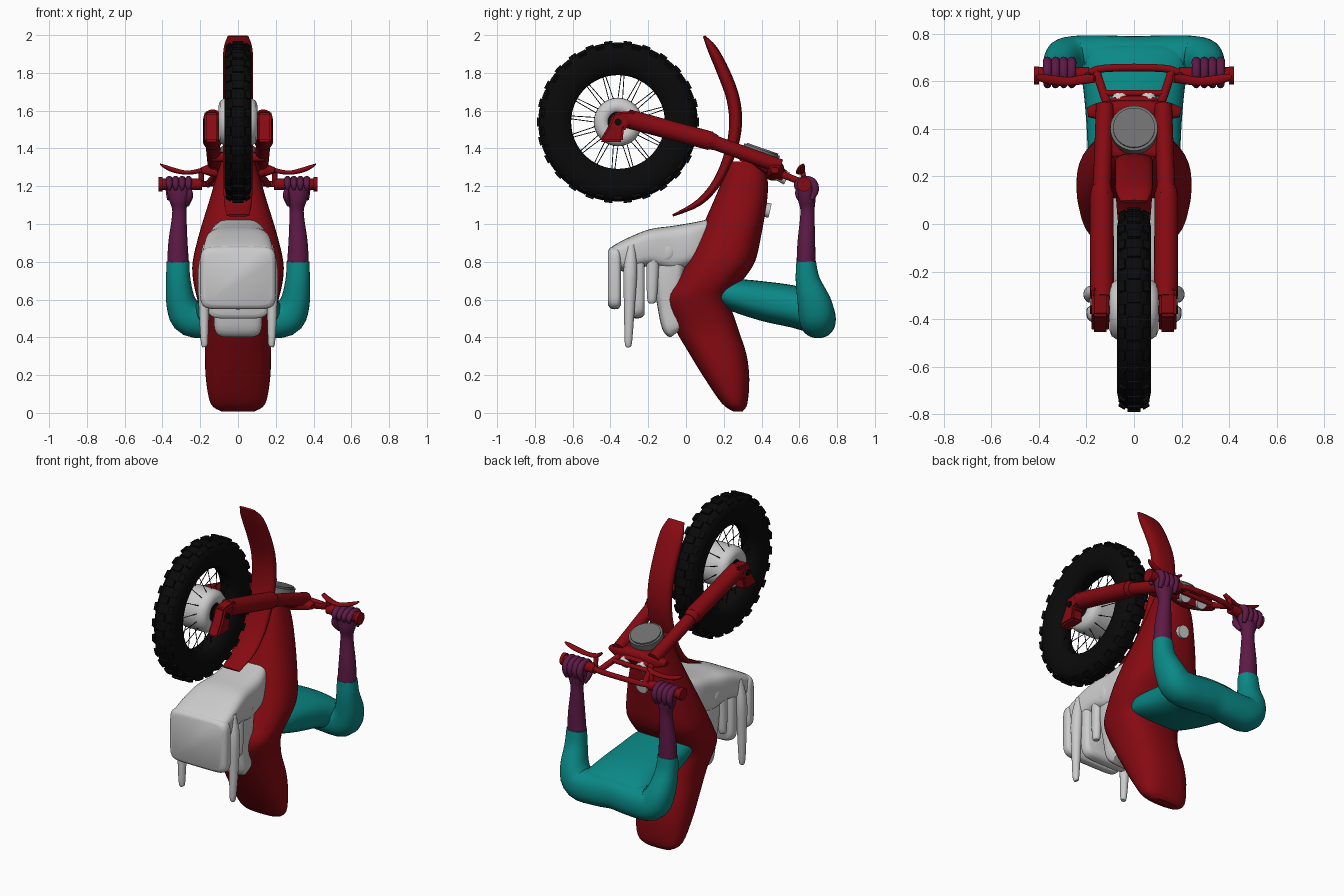
import bpy, bmesh, math
from mathutils import Vector, Matrix

X, Y, Z = Vector((1, 0, 0)), Vector((0, 1, 0)), Vector((0, 0, 1))
WHEEL = Vector((0, -0.36, 1.54))


def mat(name, c):
    m = bpy.data.materials.new(name)
    m.diffuse_color = (*c, 1)
    return m


RED = mat("red", (0.24, 0.003, 0.006))
TEAL = mat("teal", (0.003, 0.25, 0.24))
PURPLE = mat("purple", (0.11, 0.01, 0.06))
BLACK = mat("black", (0.003, 0.003, 0.003))
DARK = mat("dark_grey", (0.16, 0.16, 0.16))


def finish(name, bm, m=None):
    bmesh.ops.recalc_face_normals(bm, faces=bm.faces)
    me = bpy.data.meshes.new(name)
    bm.to_mesh(me)
    bm.free()
    if m:
        me.materials.append(m)
    ob = bpy.data.objects.new(name, me)
    bpy.context.collection.objects.link(ob)
    return ob


def loft(name, pts, m=None, ref=Y, e=2.0, n=24, steps=4, tangent=None):
    """pts: (x, y, z, half size across ref, half size along ref), smoothly interpolated."""
    P = [pts[0]] + list(pts) + [pts[-1]]
    path = []
    for i in range(1, len(P) - 2):
        for s in range(steps):
            t = s / steps
            path.append([0.5 * (2 * b + (c - a) * t + (2 * a - 5 * b + 4 * c - d) * t * t
                         + (3 * b - a - 3 * c + d) * t ** 3)
                         for a, b, c, d in zip(P[i - 1], P[i], P[i + 1], P[i + 2])])
    path.append(list(pts[-1]))
    bm = bmesh.new()
    rings = []
    for i, p in enumerate(path):
        t = tangent or (Vector(path[min(i + 1, len(path) - 1)][:3]) - Vector(path[max(i - 1, 0)][:3])).normalized()
        v = (ref - t * ref.dot(t)).normalized()
        u = v.cross(t)
        ring = []
        for k in range(n):
            c, s = math.cos(2 * math.pi * k / n), math.sin(2 * math.pi * k / n)
            a = math.copysign(abs(c) ** (2 / e), c) * max(p[3], 0.002)
            b = math.copysign(abs(s) ** (2 / e), s) * max(p[4], 0.002)
            ring.append(bm.verts.new(Vector(p[:3]) + u * a + v * b))
        rings.append(ring)
    for r, q in zip(rings, rings[1:]):
        for k in range(n):
            bm.faces.new((r[k], r[(k + 1) % n], q[(k + 1) % n], q[k]))
    bm.faces.new(rings[0])
    bm.faces.new(rings[-1])
    return finish(name, bm, m)


def rod(name, a, b, r, m=None, n=20, ref=Y, r2=None):
    r2 = r2 or r
    return loft(name, [(*a, r, r), (*b, r2, r2)], m, ref, n=n, steps=1)


def lathe(name, prof, m=None, n=64):
    """closed (radius, x) profile turned about the wheel axle"""
    bm = bmesh.new()
    vs = [bm.verts.new(WHEEL + Vector((x, 0, r))) for r, x in prof]
    es = [bm.edges.new((vs[i], vs[(i + 1) % len(vs)])) for i in range(len(vs))]
    bmesh.ops.spin(bm, geom=vs + es, cent=WHEEL, axis=X, angle=2 * math.pi, steps=n)
    bmesh.ops.remove_doubles(bm, verts=bm.verts, dist=1e-4)
    return finish(name, bm, m)


def prism(name, outline, x0, x1, m):
    """(y, z) outline extruded from x0 to x1, with rounded edges"""
    bm = bmesh.new()
    f = bm.faces.new([bm.verts.new((x0, y, z)) for y, z in outline])
    r = bmesh.ops.extrude_face_region(bm, geom=[f])
    bmesh.ops.translate(bm, vec=(x1 - x0, 0, 0), verts=[v for v in r["geom"] if isinstance(v, bmesh.types.BMVert)])
    bmesh.ops.bevel(bm, geom=bm.edges[:], offset=0.01, segments=2, affect='EDGES')
    return finish(name, bm, m)


# Wheel: tyre, tread blocks, hub, spokes
half = [(0.248, 0.035), (0.26, 0.05), (0.30, 0.066), (0.35, 0.071), (0.385, 0.064), (0.407, 0.048), (0.42, 0.02)]
lathe("tyre", half + [(r, -x) for r, x in reversed(half)], BLACK)
bm = bmesh.new()
for i in range(52):
    for x, w, h in ([(0, 0.056, 0.43)] if i % 2 else [(0.043, 0.03, 0.417), (-0.043, 0.03, 0.417)]):
        M = (Matrix.Translation(WHEEL) @ Matrix.Rotation(2 * math.pi * i / 52, 4, 'X')
             @ Matrix.Translation((x, 0, h - 0.02)) @ Matrix.Rotation(x * 12, 4, 'Y')
             @ Matrix.Diagonal((w, 0.045, 0.04, 1)))
        bmesh.ops.create_cube(bm, size=1, matrix=M)
finish("tread_blocks", bm, BLACK)
hub = [(0.05, 0.085), (0.06, 0.098), (0.085, 0.104), (0.112, 0.094), (0.127, 0.07), (0.128, 0.04)]
lathe("hub", hub + [(r, -x) for r, x in reversed(hub)], None, 48)
rod("axle", WHEEL - X * 0.09, WHEEL + X * 0.09, 0.055, BLACK)
rod("axle_bolt", WHEEL - X * 0.186, WHEEL + X * 0.186, 0.018, BLACK)
for i in range(32):
    s = 1 if i % 2 else -1
    a, b = 2 * math.pi * i / 32, 2 * math.pi * (i + 0.35 * s) / 32
    rod("spoke", WHEEL + Vector((0.05 * s, 0.124 * math.cos(a), 0.124 * math.sin(a))),
        WHEEL + Vector((0.015 * s, 0.255 * math.cos(b), 0.255 * math.sin(b))), 0.0022, BLACK, 6, X)

# Fender
loft("fender", [(0, .095, 1.995, .006, .055), (0, .14, 1.925, .026, .077), (0, .20, 1.80, .034, .08),
                (0, .25, 1.66, .035, .08), (0, .262, 1.52, .034, .08), (0, .235, 1.38, .030, .08),
                (0, .17, 1.23, .024, .078), (0, .07, 1.115, .018, .073), (0, -.07, 1.045, .006, .06)], RED, X, 2.5)

# Tank and seat in one smooth shell: (z, y front, y back, half width)
body = [(.008, .25, .30, .09), (.05, .19, .325, .145), (.18, .10, .335, .17), (.31, .02, .32, .175),
        (.45, -.06, .275, .178), (.6, -.11, .235, .215), (.7, -.055, .30, .237), (.8, .0, .365, .24),
        (.95, .07, .40, .205), (1.13, .15, .43, .15), (1.25, .2, .43, .115), (1.33, .235, .40, .09)]
loft("tank_and_seat", [(0, (a + b) / 2, z, w, (b - a) / 2) for z, a, b, w in body], RED, Y, 2.5, 40, tangent=Z)
rod("fuel_cap", (0, .40, 1.08), (0, .445, 1.07), .038, None, 24, X)

# Triple clamp, instrument and its mount
loft("upper_clamp", [(-.195, .47, 1.285, .015, .02), (-.13, .475, 1.285, .035, .04), (0, .47, 1.28, .05, .05),
                     (.13, .475, 1.285, .035, .04), (.195, .47, 1.285, .015, .02)], RED, Y, 3)
loft("lower_clamp", [(-.14, .33, 1.355, .025, .05), (.14, .33, 1.355, .025, .05)], RED, Y, 4)
loft("instrument_mount", [(0, .32, 1.36, .025, .09), (0, .42, 1.31, .04, .12), (0, .52, 1.25, .035, .10)], RED, X, 3)
c, nrm = Vector((0, .395, 1.37)), Vector((0, .33, .94))
rod("instrument_rim", c - nrm * .03, c + nrm * .025, .1, DARK, 40, X)
rod("instrument_face", c + nrm * .02, c + nrm * .033, .088, DARK, 40, X)

# Handlebar
loft("handlebar", [(-.42, .63, 1.21, .016, .016), (-.22, .63, 1.21, .016, .016), (-.12, .655, 1.215, .016, .016),
                   (.12, .655, 1.215, .016, .016), (.22, .63, 1.21, .016, .016), (.42, .63, 1.21, .016, .016)], RED)
rod("cross_brace", (-.13, .55, 1.25), (.13, .55, 1.25), .014, RED)

for s in (1, -1):
    # Fork leg
    rod("fork_lower", (s * .134, -.31, 1.558), (s * .136, .13, 1.44), .05, RED, 24, X)
    rod("fork_collar", (s * .136, .12, 1.443), (s * .136, .16, 1.43), .05, RED, 24, X, .04)
    rod("fork_upper", (s * .136, .12, 1.442), (s * .122, .50, 1.305), .038, RED, 24, X)
    prism("axle_bracket", [(-.385, 1.59), (-.27, 1.60), (-.27, 1.53), (-.33, 1.505), (-.335, 1.435),
                           (-.46, 1.435), (-.41, 1.52)], s * .105, s * .178, RED)
    # Bar support, grip, lever
    loft("bar_support", [(s * .09, .45, 1.29, .02, .02), (s * .125, .54, 1.25, .018, .018),
                         (s * .16, .645, 1.21, .018, .018)], RED, X)
    rod("clamp_bolt", (s * .06, .48, 1.27), (s * .06, .535, 1.24), .035, None, 20, X)
    rod("grip", (s * .19, .63, 1.21), (s * .41, .63, 1.21), .03, RED)
    rod("grip_end", (s * .40, .625, 1.21), (s * .42, .625, 1.21), .038, RED)
    rod("lever_bracket", (s * .195, .63, 1.21), (s * .195, .615, 1.285), .014, RED)
    loft("lever", [(s * .165, .61, 1.305, .008, .015), (s * .20, .61, 1.283, .012, .02),
                   (s * .27, .60, 1.272, .011, .018), (s * .34, .605, 1.285, .013, .02),
                   (s * .39, .615, 1.305, .009, .016), (s * .412, .62, 1.317, .003, .005)], RED)
    # Forearm, palm and fingers
    loft("forearm", [(s * .317, .635, .78, .058, .05), (s * .318, .637, .90, .051, .047),
                     (s * .312, .642, 1.02, .040, .039), (s * .311, .643, 1.08, .038, .038),
                     (s * .312, .64, 1.13, .054, .046), (s * .312, .64, 1.19, .066, .046),
                     (s * .312, .64, 1.225, .055, .035)], PURPLE)
    for i in range(4):
        x = s * (.262 + .034 * i)
        loft("finger", [(x, .665, 1.13, .012, .012), (x, .685, 1.18, .019, .019), (x, .67, 1.225, .019, .019),
                        (x, .625, 1.236, .018, .018), (x, .588, 1.21, .017, .017), (x, .59, 1.18, .008, .008)],
             PURPLE, X, n=12)
    loft("thumb", [(s * .27, .63, 1.10, .012, .012), (s * .255, .60, 1.15, .02, .018),
                   (s * .26, .59, 1.19, .01, .01)], PURPLE, X, n=12)
    # Engine side parts
    loft("engine_side_peg", [(s * .175, -.305, .35, .012, .012), (s * .178, -.305, .38, .019, .02),
                             (s * .18, -.30, .55, .027, .028), (s * .18, -.295, .75, .032, .036),
                             (s * .165, -.29, .89, .02, .02)])
    loft("engine_rear_peg", [(s * .13, -.18, .58, .015, .015), (s * .13, -.18, .62, .025, .027),
                             (s * .13, -.175, .84, .03, .035)])
    loft("engine_boss", [(s * .08, -.11, .85, .06, .06), (s * .145, -.11, .85, .05, .05),
                         (s * .16, -.11, .85, .03, .03)], ref=Y)

# Rider: arms joined by one shoulder bar, and the trunk reaching into the body
U = [(.318, .636, .80, .06, .052), (.316, .645, .70, .065, .065), (.30, .68, .58, .08, .09),
     (.25, .695, .505, .10, .096), (.12, .70, .50, .10, .093)]
loft("arms", [(-x, *r) for x, *r in U] + [(0, .70, .51, .10, .09)] + [(x, *r) for x, *r in reversed(U)],
     TEAL, Y, 2.2, 32)
loft("trunk", [(0, .12, .65, .05, .16), (0, .25, .625, .085, .19), (0, .42, .59, .105, .20),
               (0, .58, .56, .11, .215), (0, .70, .52, .10, .24), (0, .76, .50, .05, .2)], TEAL, X, 2.5, 32)

# Engine: front plate, fin plate, cylinder and crankcase
loft("front_plate", [(0, -.412, .715, .145, .18), (0, -.395, .715, .164, .197), (0, -.36, .715, .164, .2),
                     (0, -.345, .715, .145, .185)], None, X, 7, 40, tangent=Y)
loft("fin_plate", [(0, -.285, .69, .17, .15), (0, -.27, .69, .19, .168), (0, -.235, .69, .185, .165),
                   (0, -.22, .69, .17, .15)], None, X, 6, 40, tangent=Y)
loft("cylinder", [(0, -.405, .81, .05, .175), (0, -.385, .82, .065, .185), (0, -.30, .84, .09, .184),
                  (0, -.19, .875, .098, .172), (0, -.07, .87, .12, .155), (0, .05, .90, .11, .145),
                  (0, .14, .94, .09, .11)], None, X, 4, 40, tangent=Y)
loft("crankcase", [(0, -.055, .42, .10, .03), (0, -.07, .45, .125, .055), (0, -.08, .56, .13, .07),
                   (0, -.09, .70, .14, .08), (0, -.08, .85, .14, .09)], None, Y, 4, 32)

# Smooth shading with sharp edges kept
bpy.ops.object.select_all(action='SELECT')
bpy.context.view_layer.objects.active = bpy.data.objects["tyre"]
bpy.ops.object.shade_smooth_by_angle(angle=math.radians(40))
